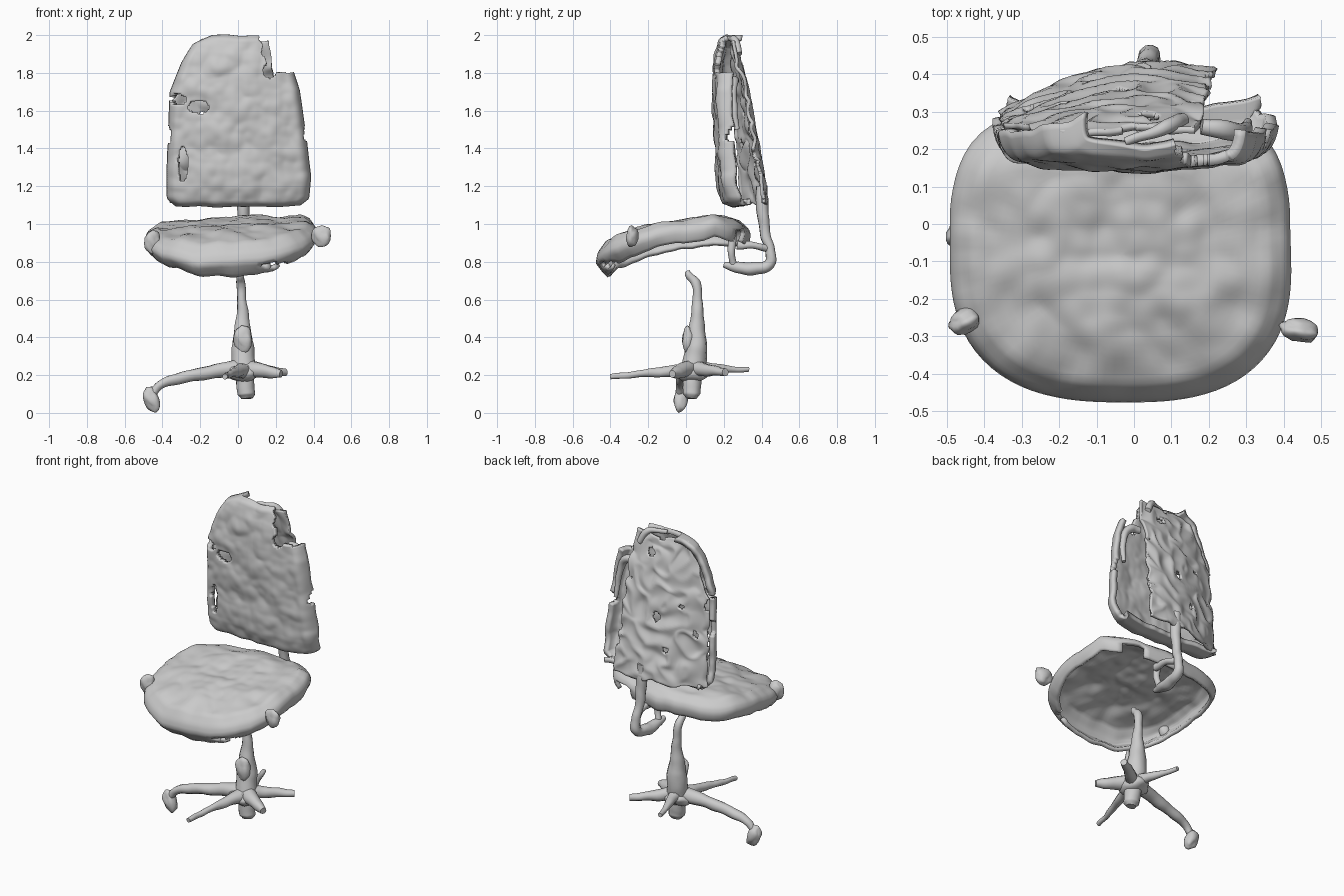
import bpy, math
from mathutils import Vector, noise

if "Cube" in bpy.data.objects:
    bpy.data.objects.remove(bpy.data.objects["Cube"])


def lerp(table, t):
    """Piecewise-linear lookup in a list of (key, value) pairs."""
    if t <= table[0][0]:
        return table[0][1]
    for (a, p), (b, q) in zip(table, table[1:]):
        if t <= b:
            return p + (q - p) * (t - a) / (b - a)
    return table[-1][1]


def rough(x, y, z, freq, amp):
    return noise.noise(Vector((x, y, z)) * freq) * amp


def finish(ob, angle=60):
    bpy.ops.object.select_all(action='DESELECT')
    ob.select_set(True)
    bpy.context.view_layer.objects.active = ob
    bpy.ops.object.shade_smooth_by_angle(angle=math.radians(angle))


def shell(name, nu, nv, f, keep, thick, wrap=False):
    """Thin sheet from a parametric grid; keep() leaves ragged holes."""
    cols = nu if wrap else nu + 1
    verts = [Vector(f(i / nu, j / nv)) for j in range(nv + 1) for i in range(cols)]
    faces = []
    for j in range(nv):
        for i in range(nu):
            k = (i + 1) % cols
            q = (j * cols + i, j * cols + k, (j + 1) * cols + k, (j + 1) * cols + i)
            if keep(sum((verts[n] for n in q), Vector()) / 4):
                faces.append(q)
    me = bpy.data.meshes.new(name)
    me.from_pydata(verts, [], faces)
    ob = bpy.data.objects.new(name, me)
    bpy.context.collection.objects.link(ob)
    m = ob.modifiers.new("weld", 'WELD')
    m.merge_threshold = 0.0005
    m = ob.modifiers.new("thickness", 'SOLIDIFY')
    m.thickness, m.offset = thick, 0
    finish(ob)
    return ob


def tube(name, pts):
    """Lumpy rod through (x, y, z, radius) points."""
    cu = bpy.data.curves.new(name, 'CURVE')
    cu.dimensions, cu.bevel_depth, cu.bevel_resolution = '3D', 1.0, 3
    cu.use_fill_caps, cu.resolution_u = True, 6
    sp = cu.splines.new('BEZIER')
    sp.bezier_points.add(len(pts) - 1)
    for b, p in zip(sp.bezier_points, pts):
        b.co, b.radius = p[:3], p[3]
        b.handle_left_type = b.handle_right_type = 'AUTO'
    ob = bpy.data.objects.new(name, cu)
    bpy.context.collection.objects.link(ob)
    bpy.ops.object.select_all(action='DESELECT')
    ob.select_set(True)
    bpy.context.view_layer.objects.active = ob
    bpy.ops.object.convert(target='MESH')
    ob = bpy.context.object
    for v in ob.data.vertices:
        v.co += noise.noise_vector(v.co * 14) * .006
    finish(ob)


def blob(name, loc, scale, rot=(0, 0, 0)):
    bpy.ops.mesh.primitive_ico_sphere_add(subdivisions=3, radius=1, location=loc, rotation=rot)
    ob = bpy.context.object
    ob.name, ob.scale = name, scale
    for v in ob.data.vertices:
        v.co *= 1 + rough(*v.co, 1.5, 0.25)
    finish(ob)


# Seat: hollow cushion skin, domed on top and curled under at the rim
RIM = [(0, 0, 0), (.6, .6, .02), (.75, .88, .12), (.85, .98, .35), (.91, 1, .55), (.96, .99, .8), (1, .965, 1)]
TOP = [(-.47, .9), (-.3, .95), (-.15, .985), (0, 1.005), (.15, 1.03), (.32, 1.015)]


def seat(u, v):
    a = 2 * math.pi * u
    c, s = math.cos(a), math.sin(a)
    n = 4.5 if s > 0 else 2.6
    edge = (abs(c) ** n + abs(s) ** n) ** (-1 / n)
    r = lerp([(t, p) for t, p, _ in RIM], v) - .12 * max(0, -s) * max(0, v - .91) / .09
    x = -.03 + (.435 if c > 0 else .45) * r * edge * c
    y = -.08 + (.35 + .06 * (1 - abs(c)) if s > 0 else .385) * r * edge * s
    x += .03 * max(0, -y) * (1 if x > 0 else 0)
    x *= 1 - .2 * max(0, y - .05)
    depth = .12 + .07 * max(0, -s) ** 2
    z = lerp(TOP, y) + (.05 if x > 0 else .1) * x - depth * lerp([(t, d) for t, _, d in RIM], v)
    z += .03 * max(0, -x / .45) * v
    return x, y, z + rough(x, y, 0, 7, .018) + rough(x, y, 3, 16, .008)


def seat_keep(p):
    hole = (p.xy - Vector((.24, .28))).length < .06 and p.z < .97
    slot = abs(p.x - .2) < .08 and abs(p.z - .79) < .012 and p.y < 0
    return not (hole or slot)


shell("seat", 96, 44, seat, seat_keep, .025, wrap=True)
blob("seat_knob_left", (-.45, -.26, .905), (.045, .032, .06), (0, .1, .4))
blob("seat_knob_right", (.445, -.285, .935), (.055, .03, .055), (0, .2, -.2))

# Backrest front: padded panel with rolled edges and a torn upper right corner
PROF = [(0, (.31, 1.115)), (.06, (.25, 1.105)), (.1, (.205, 1.12)), (.18, (.18, 1.2)),
        (.36, (.168, 1.4)), (.64, (.155, 1.7)), (.85, (.167, 1.9)), (.94, (.185, 1.97)), (1, (.21, 1.985))]
LEFT = [(1.1, .33), (1.14, .375), (1.3, .375), (1.7, .36), (1.85, .3), (1.94, .24), (1.985, .14)]
RIGHT = [(1.1, .33), (1.14, .375), (1.25, .385), (1.5, .355), (1.7, .325), (1.82, .285), (1.985, .2)]
HOLES = [(-.21, 1.62, .06, .035), (-.31, 1.66, .035, .03), (-.29, 1.32, .025, .09),
         (-.37, 1.47, .03, .06), (.17, 1.81, .035, .035), (.355, 1.5, .02, .07), (.38, 1.38, .02, .04)]


def panel(u, v):
    y = lerp([(t, p[0]) for t, p in PROF], v)
    z = lerp([(t, p[1]) for t, p in PROF], v)
    s = 2 * u - 1
    x = s * lerp(RIGHT if s > 0 else LEFT, z)
    roll = max(0, (abs(s) - .86) / .14)
    y += .03 * s * s + .06 * roll ** 2 * min(1, v / .12)
    x -= math.copysign(.012 * roll ** 3, s)
    return x, y + rough(x, 0, z, 9, .012) + rough(x, 2, z, 20, .005), z + rough(x, 5, z, 8, .012)


def panel_keep(p):
    w = rough(p.x, 1, p.z, 25, .5)
    if p.z > 1.8 and p.x > .13 + .04 * w - .25 * (p.z - 1.9):
        return False
    return all(((p.x - x) / a) ** 2 + ((p.z - z) / b) ** 2 > 1 + w for x, z, a, b in HOLES)


shell("backrest_front", 96, 110, panel, panel_keep, .03)

# Backrest rear: bowed, wrinkled skin that stops short of the right side
REAR = [(1.1, .425), (1.2, .415), (1.4, .38), (1.7, .325), (1.98, .25)]


def rear(u, v):
    z = 1.11 + .86 * v
    x0 = -.35 + .17 * max(0, (v - .5) / .5) ** 2
    x = x0 + u * (.22 - .05 * v - x0)
    yc = lerp(REAR, z)
    y = yc - .75 * (yc - .19) / .23 * (x - .07) ** 2
    fold = abs(noise.noise(Vector((x * 9, 2, z * 9))))
    return x + rough(x, 7, z, 12, .02), y - .035 * fold + .006, z + rough(x, 9, z, 9, .03)


def rear_keep(p):
    n = noise.noise(Vector((p.x * 13, 4, p.z * 11)))
    edge = min(p.x + .37, .24 - p.x, 2.0 - p.z)
    return n < .62 and edge + .1 * n > .01


shell("backrest_rear", 72, 90, rear, rear_keep, .018)

# Ragged top fragments
tube("backrest_top_scrap", [(-.02, .22, 1.98, .012), (.04, .24, 1.98, .014), (.09, .26, 1.97, .02), (.13, .28, 1.9, .018)])
tube("backrest_side_scrap", [(.18, .26, 1.76, .02), (.24, .25, 1.75, .025), (.29, .25, 1.66, .02), (.3, .27, 1.5, .012)])

# Support bar from backrest to the underside of the seat
tube("back_support", [(.02, .40, 1.2, .03), (.03, .405, 1.08, .032), (.03, .42, .95, .028),
                      (.04, .445, .86, .026), (.04, .44, .79, .03), (.03, .36, .765, .036),
                      (.02, .27, .77, .032), (.01, .2, .785, .015)])
tube("support_strut", [(.02, .25, .78, .02), (.03, .24, .86, .02), (.03, .25, .96, .02)])
tube("support_brace", [(.04, .43, .87, .02), (.06, .36, .885, .02), (.06, .27, .89, .025)])

# Central gas column with its lumpy sleeve
tube("column", [(.01, .005, .755, .012), (.012, .012, .735, .02), (.015, .05, .69, .025), (.02, .06, .6, .026),
                (.025, .06, .5, .036), (.025, .055, .42, .05), (.025, .055, .34, .06), (.03, .04, .25, .065)])
blob("sleeve_lump", (.03, .012, .39), (.05, .032, .07))
blob("hub", (.03, .03, .215), (.085, .085, .05))
tube("hub_foot", [(.03, .03, .2, .05), (.04, .03, .14, .05), (.045, .03, .1, .048), (.045, .03, .075, .03)])

# Five-pointed star base, the left leg still carrying its caster
LEGS = {
    "left": [(.02, .03, .24, .05), (-.15, .0, .215, .036), (-.32, -.02, .18, .03), (-.41, -.03, .15, .025), (-.45, -.03, .11, .022)],
    "front": [(.03, .03, .225, .05), (.0, -.1, .22, .03), (-.04, -.25, .205, .018), (-.07, -.4, .19, .014)],
    "front_right": [(.03, .03, .235, .05), (.12, -.02, .225, .04), (.18, -.05, .215, .033), (.23, -.07, .205, .02)],
    "rear_right": [(.03, .03, .235, .05), (.1, .09, .23, .034), (.18, .16, .22, .026), (.25, .21, .215, .02)],
    "rear": [(.03, .03, .235, .05), (.01, .13, .235, .03), (-.03, .25, .23, .018), (-.05, .33, .23, .014)],
}
for side, pts in LEGS.items():
    tube(side + "_leg", pts)
blob("left_caster", (-.455, -.03, .072), (.042, .035, .068), (0, -.3, 0))
